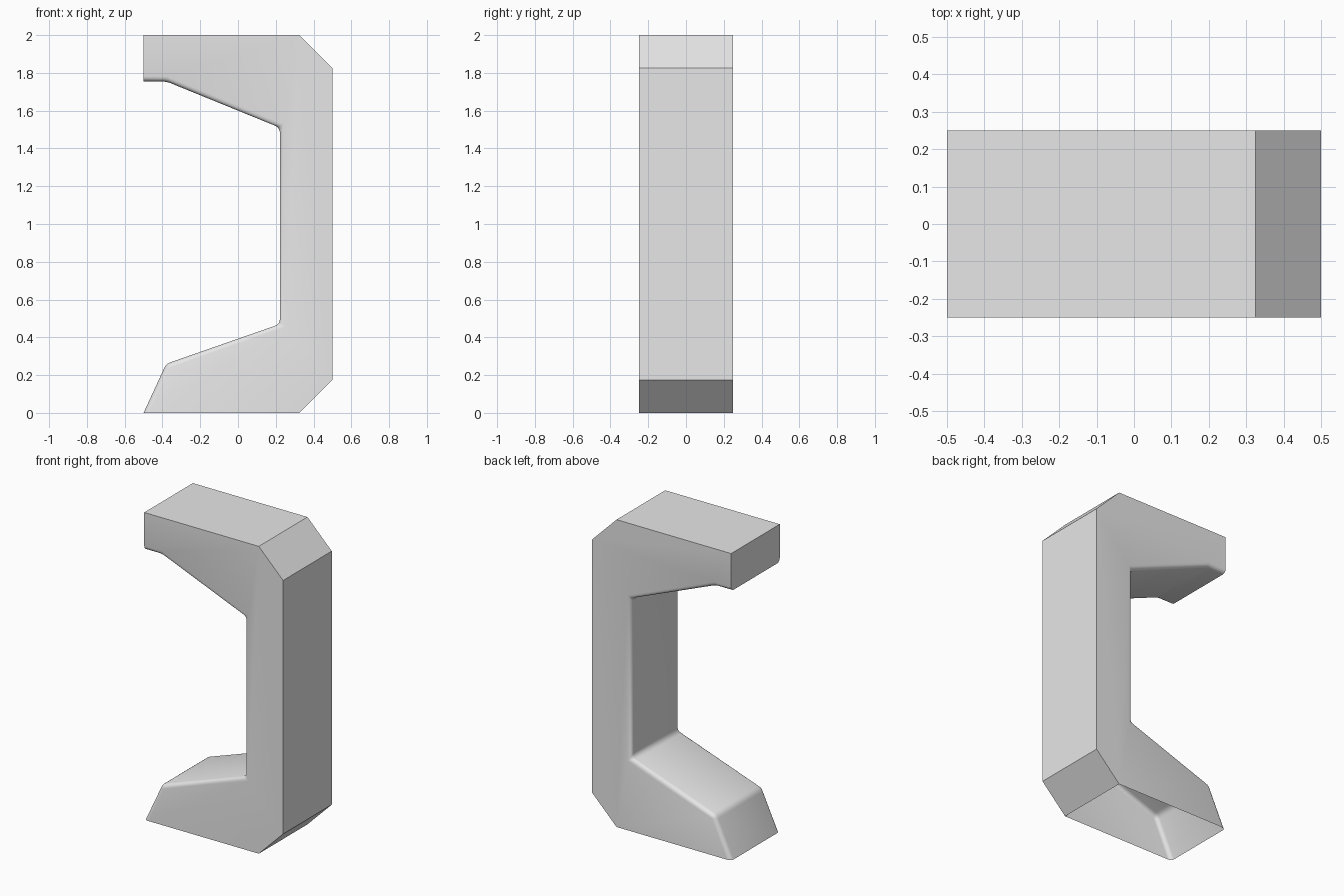
import bpy
import bmesh

cube = bpy.data.objects.get("Cube")
if cube:
    bpy.data.objects.remove(cube, do_unlink=True)

HALF_DEPTH = 0.25
BEVEL = 0.026

# Side profile: outer back of the bracket, then the inner mouth
outer = [(-0.5, 2), (0.325, 2), (0.5, 1.825), (0.5, 0.175), (0.325, 0)]
inner = [(-0.5, 0), (-0.38, 0.26), (0.222, 0.47), (0.222, 1.51),
         (-0.38, 1.755), (-0.5, 1.755)]
profile = outer + inner

# Extrude the profile through the depth
bm = bmesh.new()
front = [bm.verts.new((x, -HALF_DEPTH, z)) for x, z in profile]
back = [bm.verts.new((x, HALF_DEPTH, z)) for x, z in profile]
bm.faces.new(front)
bm.faces.new(back[::-1])
n = len(profile)
walls = [bm.faces.new((front[i], front[(i + 1) % n], back[(i + 1) % n], back[i]))
         for i in range(n)]
bmesh.ops.recalc_face_normals(bm, faces=bm.faces)

# The underside is open
first = len(outer)
bmesh.ops.delete(bm, geom=[walls[first - 1]], context="FACES_ONLY")

# Round the rims of the mouth and its inner corners
mouth = walls[first:n - 1]
rims = {e for f in mouth for e in f.edges
        if abs(e.verts[0].co.y - e.verts[1].co.y) < 0.01}
corners = {e for f in mouth for e in f.edges
           if sum(g in mouth for g in e.link_faces) == 2}
bmesh.ops.bevel(bm, geom=list(rims | corners), offset=BEVEL, segments=4,
                profile=0.5, affect="EDGES", clamp_overlap=True)

mesh = bpy.data.meshes.new("bracket")
bm.to_mesh(mesh)
bm.free()
bracket = bpy.data.objects.new("bracket", mesh)
bpy.context.collection.objects.link(bracket)

# Plain grey finish
grey = bpy.data.materials.new("light grey")
grey.use_nodes = True
colour = (0.8, 0.8, 0.8, 1)
grey.diffuse_color = colour
grey.node_tree.nodes["Principled BSDF"].inputs["Base Color"].default_value = colour
mesh.materials.append(grey)

bpy.ops.object.select_all(action="DESELECT")
bracket.select_set(True)
bpy.context.view_layer.objects.active = bracket
bpy.ops.object.shade_smooth_by_angle(angle=0.52)
